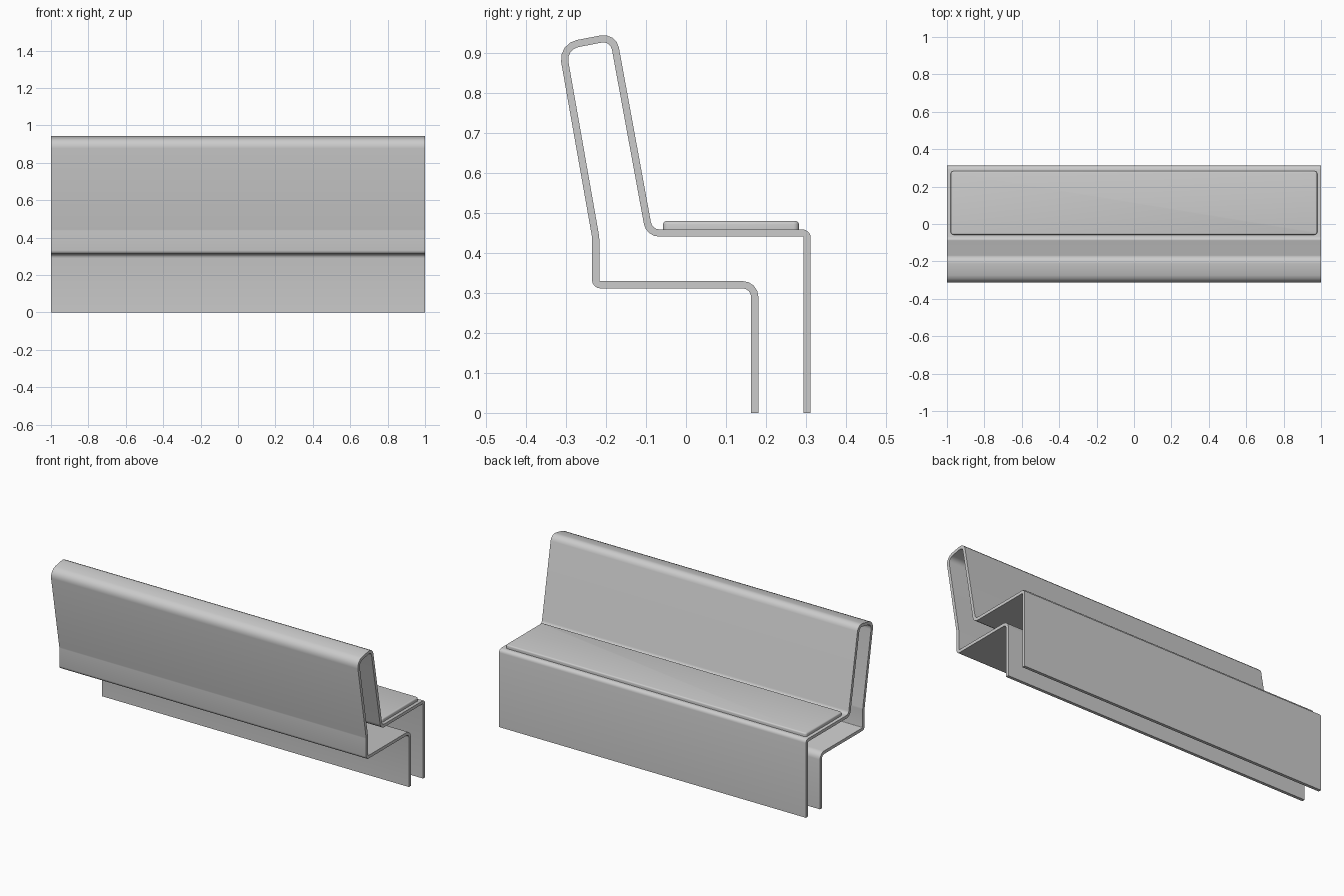
import bpy, bmesh, math
from mathutils import Vector

if "Cube" in bpy.data.objects:
    bpy.data.objects.remove(bpy.data.objects["Cube"])

HALF_LENGTH = 1.0
HALF_THICK = 0.009

# centre line of the bent sheet: (y, z, bend radius)
PATH = [(0.303, 0.0, 0), (0.303, 0.45, 0.012), (-0.092, 0.45, 0.03),
        (-0.182, 0.941, 0.03), (-0.31, 0.9165, 0.04), (-0.226, 0.44, 0.05),
        (-0.226, 0.3205, 0.012), (0.172, 0.3205, 0.03), (0.172, 0.0, 0)]


def fillet(path, steps=4):
    """Replace each inner corner with an arc."""
    pts = [Vector(p[:2]) for p in path]
    out = [pts[0]]
    for i in range(1, len(pts) - 1):
        p, r = pts[i], path[i][2]
        a, b = (pts[i - 1] - p).normalized(), (pts[i + 1] - p).normalized()
        half = a.angle(b) / 2
        centre = p + (a + b).normalized() * r / math.sin(half)
        start = p + a * r / math.tan(half) - centre
        end = p + b * r / math.tan(half) - centre
        sweep = start.angle_signed(end)
        for k in range(steps + 1):
            t = -sweep * k / steps
            c, s = math.cos(t), math.sin(t)
            out.append(centre + Vector((c * start.x - s * start.y,
                                        s * start.x + c * start.y)))
    return out + [pts[-1]]


def offset(pts, d):
    """Mitred parallel of an open line."""
    out = []
    for i, p in enumerate(pts):
        t1 = (p - pts[max(i - 1, 0)]) if i else pts[1] - p
        t2 = (pts[i + 1] - p) if i < len(pts) - 1 else t1
        n1 = Vector((-t1.y, t1.x)).normalized()
        n2 = Vector((-t2.y, t2.x)).normalized()
        m = (n1 + n2).normalized()
        out.append(p + m * d / m.dot(n1))
    return out


def finish(bm, name):
    bmesh.ops.recalc_face_normals(bm, faces=bm.faces[:])
    mesh = bpy.data.meshes.new(name)
    bm.to_mesh(mesh)
    bm.free()
    ob = bpy.data.objects.new(name, mesh)
    bpy.context.collection.objects.link(ob)
    bpy.ops.object.select_all(action='DESELECT')
    bpy.context.view_layer.objects.active = ob
    ob.select_set(True)
    bpy.ops.object.shade_smooth_by_angle(angle=math.radians(35))
    return ob


# bench body: one folded sheet forming front, seat, backrest, shelf and rear leg
line = fillet(PATH)
left, right = offset(line, HALF_THICK), offset(line, -HALF_THICK)
bm = bmesh.new()
rows = [[bm.verts.new((x, p.x, p.y)) for p in side]
        for x, side in ((-HALF_LENGTH, left), (HALF_LENGTH, left),
                        (HALF_LENGTH, right), (-HALF_LENGTH, right))]
for j in range(4):
    a, b = rows[j], rows[(j + 1) % 4]
    for i in range(len(line) - 1):
        bm.faces.new((a[i], b[i], b[i + 1], a[i + 1]))
for i in (0, -1):
    bm.faces.new([r[i] for r in rows])
finish(bm, "bench_body")

# seat pad: thin slab with rounded corners and a soft top edge
bm = bmesh.new()
bmesh.ops.create_cube(bm, size=1)
for v in bm.verts:
    v.co = (v.co.x * 1.96, v.co.y * 0.34 + 0.1125, v.co.z * 0.021 + 0.4695)
upright = [e for e in bm.edges if abs(e.verts[0].co.z - e.verts[1].co.z) > 0.01]
bmesh.ops.bevel(bm, geom=upright, offset=0.014, segments=4, profile=0.5, affect='EDGES')
rim = [e for e in bm.edges if all(v.co.z > 0.475 for v in e.verts)]
bmesh.ops.bevel(bm, geom=rim, offset=0.008, segments=3, profile=0.5, affect='EDGES')
finish(bm, "seat_pad")
